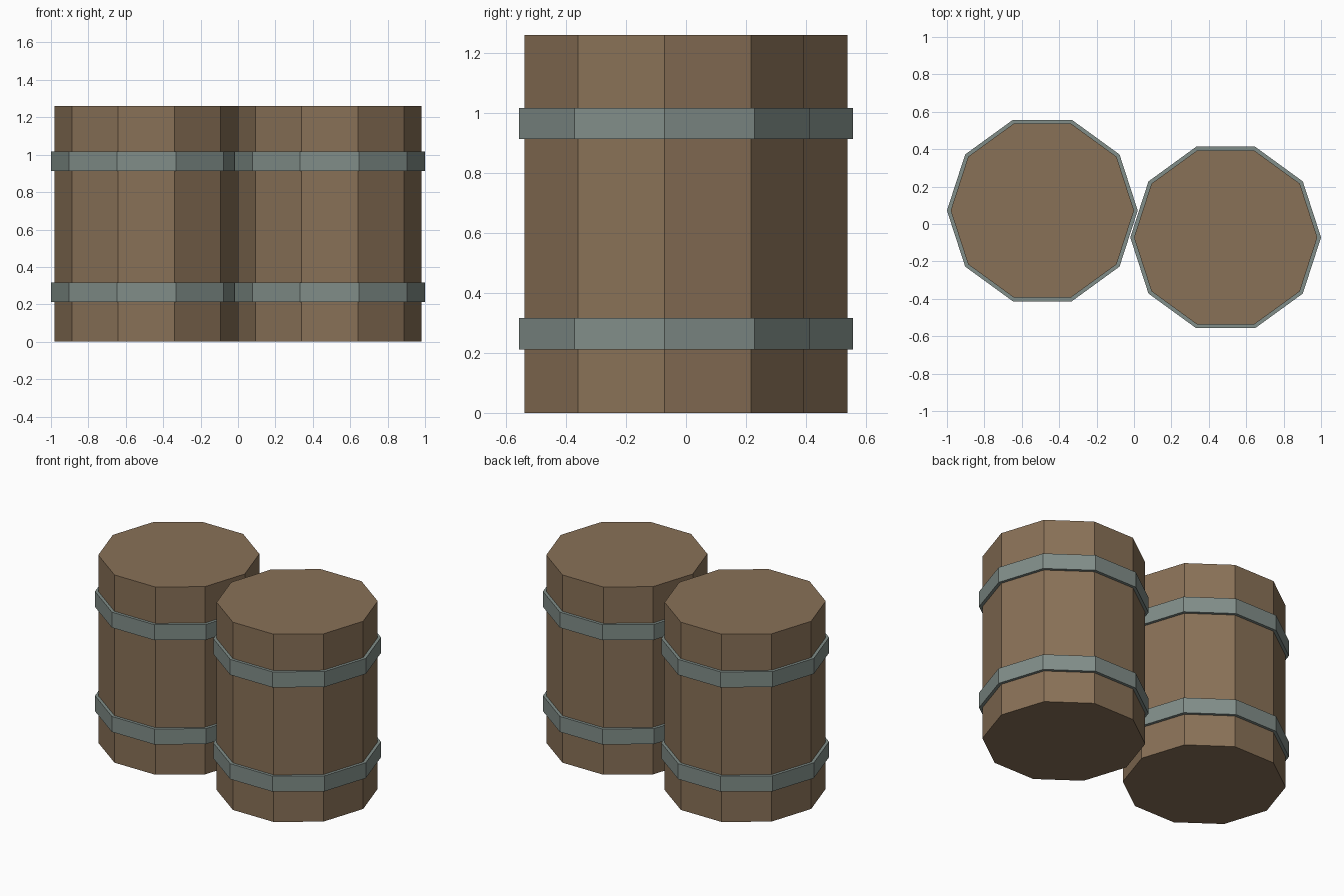
import bpy, bmesh
from math import cos, sin, pi

if "Cube" in bpy.data.objects:
    bpy.data.objects.remove(bpy.data.objects["Cube"])

SIDES = 10
HEIGHT = 1.26
BODY_R, BAND_R = 0.49, 0.51


def material(name, color):
    mat = bpy.data.materials.new(name)
    mat.diffuse_color = (*color, 1)
    mat.use_nodes = True
    mat.node_tree.nodes["Principled BSDF"].inputs["Base Color"].default_value = mat.diffuse_color
    return mat


wood = material("wood", (0.25, 0.165, 0.095))
metal = material("metal", (0.22, 0.27, 0.25))


def lathe(name, profile, location, mat, closed):
    """Spin an (r, z) profile into a flat-sided solid; closed = ring, else capped."""
    bm = bmesh.new()
    loops = [[bm.verts.new((r * cos(2 * pi * i / SIDES), r * sin(2 * pi * i / SIDES), z))
              for i in range(SIDES)] for r, z in profile]
    pairs = list(zip(loops, loops[1:]))
    if closed:
        pairs.append((loops[-1], loops[0]))
    else:
        bm.faces.new(loops[0])
        bm.faces.new(loops[-1])
    for a, b in pairs:
        for i in range(SIDES):
            j = (i + 1) % SIDES
            bm.faces.new((a[i], a[j], b[j], b[i]))
    bmesh.ops.recalc_face_normals(bm, faces=bm.faces)
    mesh = bpy.data.meshes.new(name)
    bm.to_mesh(mesh)
    bm.free()
    mesh.materials.append(mat)
    obj = bpy.data.objects.new(name, mesh)
    obj.location = location
    bpy.context.collection.objects.link(obj)


for side, x, y in (("left", -0.49, 0.072), ("right", 0.49, -0.072)):
    # Wooden barrel body
    lathe(f"{side}_barrel_body", [(BODY_R, 0), (BODY_R, HEIGHT)], (x, y, 0), wood, False)
    # Two metal hoops
    for level, z in (("lower", 0.212), ("upper", 0.912)):
        ring = [(BODY_R - 0.005, 0), (BAND_R, 0), (BAND_R, 0.104), (BODY_R - 0.005, 0.104)]
        lathe(f"{side}_{level}_hoop", ring, (x, y, z), metal, True)
